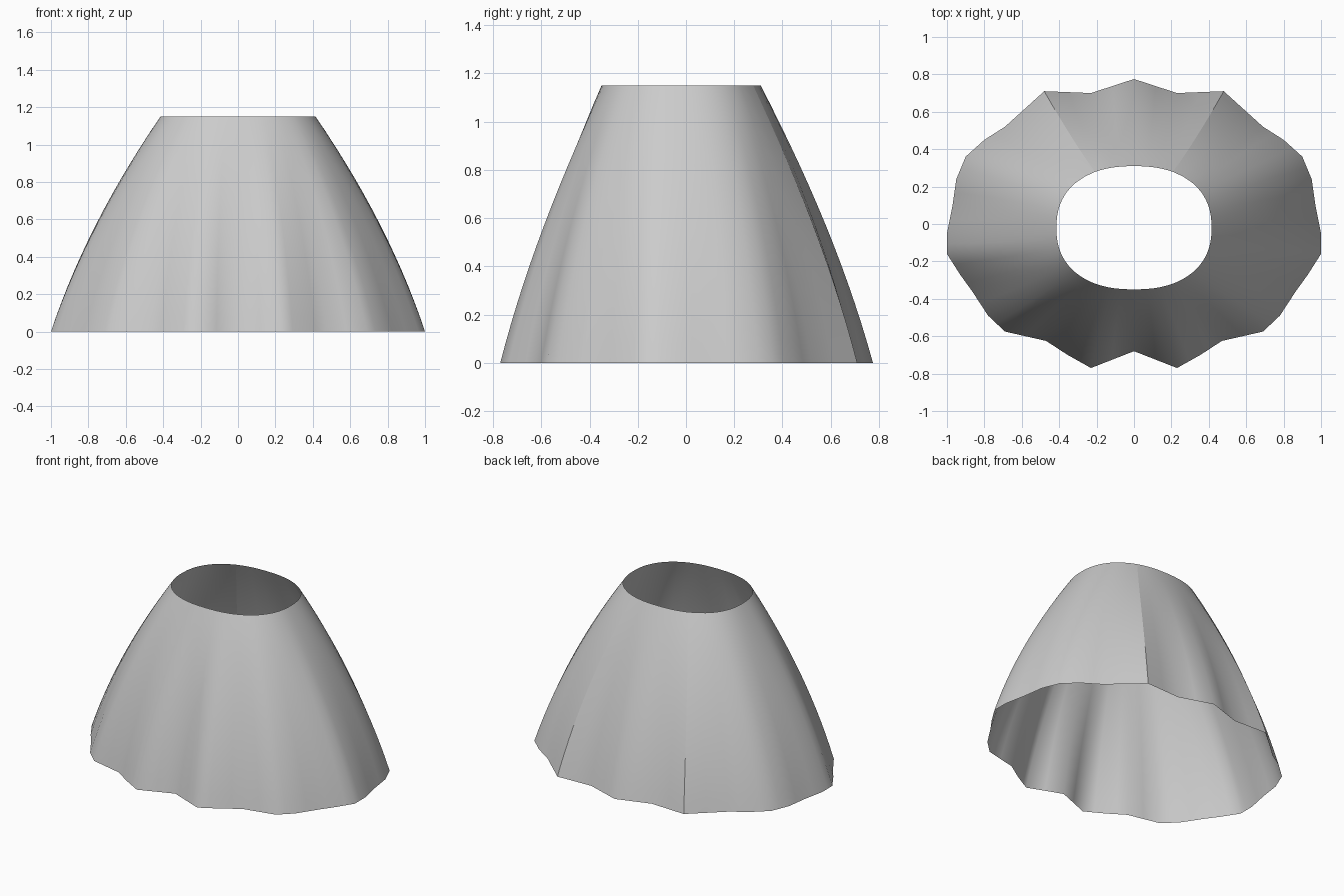
import bpy
import bmesh
import math
from mathutils import Vector

cube = bpy.data.objects.get("Cube")
if cube:
    bpy.data.objects.remove(cube, do_unlink=True)

HEIGHT = 1.15
RINGS = 14

# Hem outline of one half, from centre back round to centre front
half = [(0, .775), (.23, .70), (.48, .71), (.69, .52), (.80, .45), (.90, .36),
        (.95, .24), (.97, .10), (1, -.05), (1, -.16), (.93, -.27), (.865, -.36),
        (.78, -.49), (.69, -.575), (.47, -.625), (.355, -.70), (.23, -.77), (0, -.68)]
corners = [Vector(p) for p in half]
corners += [Vector((-p.x, p.y)) for p in reversed(corners[1:-1])]
PLEATS = {2, len(corners) - 2}

# Halve each hem segment so the waist is rounder
hem = []
for i, p in enumerate(corners):
    hem += [p, (p + corners[(i + 1) % len(corners)]) / 2]


def rounded(p, rx, ry, cy):
    """Point on a slightly squared oval, in the same direction as hem point p."""
    a = math.atan2(p.y / .75, p.x)
    c, s = math.cos(a), math.sin(a)
    return Vector((math.copysign(abs(c) ** .87, c) * rx,
                   math.copysign(abs(s) ** .87, s) * ry + cy))


# Skirt wall: rings flare from the waist, folds deepen towards the hem
bm = bmesh.new()
rings = []
for k in range(RINGS + 1):
    u = k / RINGS
    flare = 1 - .65 * u - .35 * u * u
    fold = flare ** .6
    ring = []
    for p in hem:
        waist = rounded(p, .415, .33, -.02)
        outer = rounded(p, 1, .74, 0).lerp(p, fold)
        q = waist.lerp(outer, flare)
        ring.append(bm.verts.new((q.x, q.y, u * HEIGHT)))
    rings.append(ring)

count = len(hem)
for low, high in zip(rings, rings[1:]):
    for i in range(count):
        j = (i + 1) % count
        bm.faces.new((low[i], low[j], high[j], high[i]))
bmesh.ops.recalc_face_normals(bm, faces=bm.faces)
middle = bm.faces[:] [0]
if middle.normal.dot(middle.calc_center_median()) < 0:
    bmesh.ops.reverse_faces(bm, faces=bm.faces[:])
for f in bm.faces:
    f.smooth = True

# Crisp pleats at the back
for low, high in zip(rings, rings[1:]):
    for c in PLEATS:
        bm.edges.get((low[2 * c], high[2 * c])).smooth = False

mesh = bpy.data.meshes.new("skirt")
bm.to_mesh(mesh)
bm.free()
skirt = bpy.data.objects.new("skirt", mesh)
bpy.context.collection.objects.link(skirt)

# Cloth colour
cloth = bpy.data.materials.new("light grey cloth")
cloth.use_nodes = True
colour = (.6, .6, .6, 1)
cloth.diffuse_color = colour
shader = cloth.node_tree.nodes["Principled BSDF"]
shader.inputs["Base Color"].default_value = colour
shader.inputs["Roughness"].default_value = .8
mesh.materials.append(cloth)
